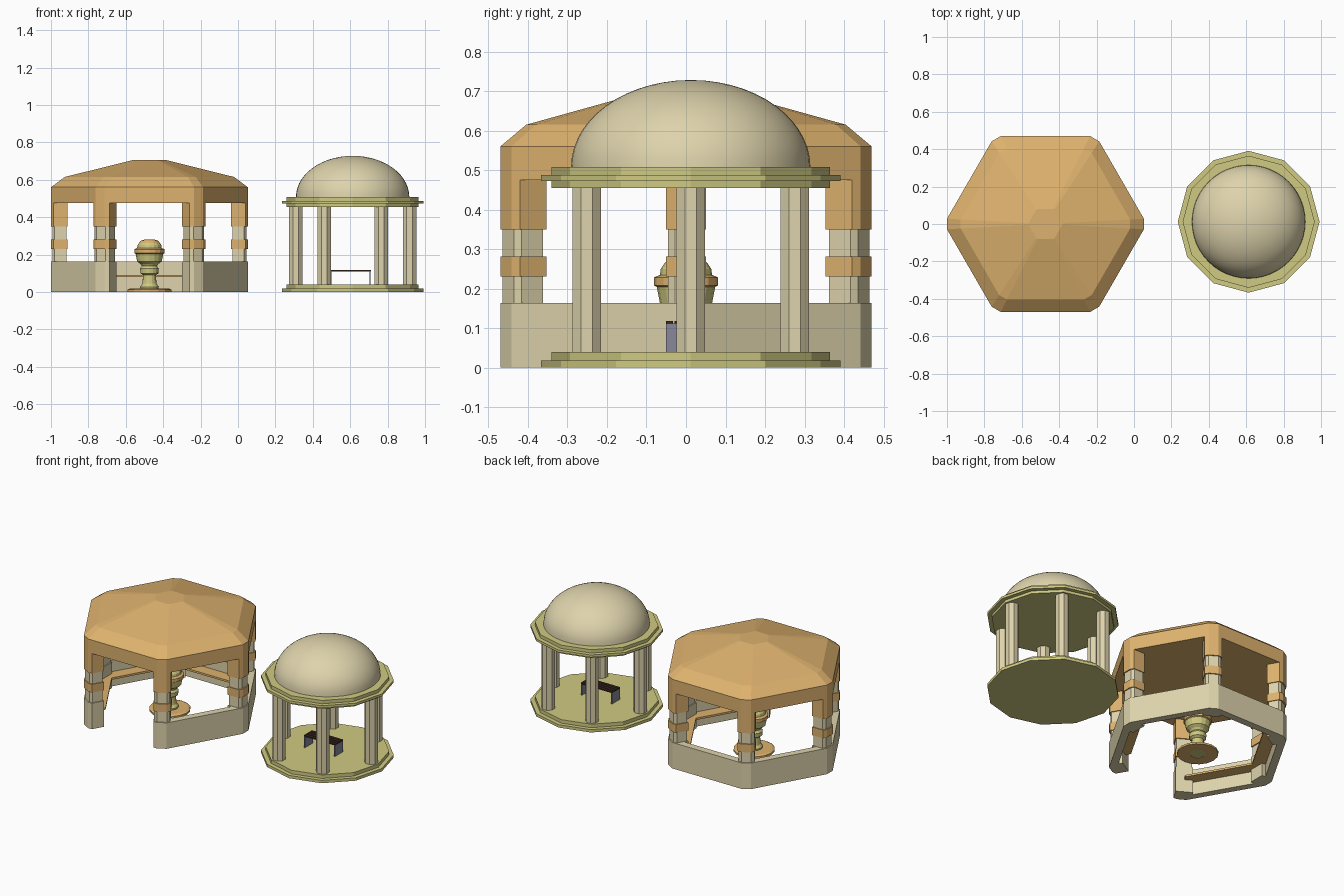
import bpy, bmesh, math
from mathutils import Vector

if "Cube" in bpy.data.objects:
    bpy.data.objects.remove(bpy.data.objects["Cube"])

def mat(name, rgb):
    m = bpy.data.materials.new(name)
    lin = [(c / 255 / 12.92) if c < 10 else ((c / 255 + 0.055) / 1.055) ** 2.4 for c in rgb]
    m.diffuse_color = (*lin, 1)
    m.use_nodes = True
    m.node_tree.nodes["Principled BSDF"].inputs["Base Color"].default_value = m.diffuse_color
    return m

STONE = mat("cream stone", (222, 211, 172))
WOOD = mat("orange wood", (222, 178, 110))
MOSS = mat("yellow green stone", (207, 202, 130))
SLAT = mat("dark brown slats", (62, 40, 36))
IRON = mat("blue grey iron", (135, 135, 152))

def finish(bm, name, mats):
    bmesh.ops.recalc_face_normals(bm, faces=bm.faces)
    me = bpy.data.meshes.new(name)
    bm.to_mesh(me)
    bm.free()
    for m in mats:
        me.materials.append(m)
    ob = bpy.data.objects.new(name, me)
    bpy.context.collection.objects.link(ob)
    return ob

def loft(name, loops, material):
    """Skin a stack of (2D outline, z) loops and cap both ends."""
    bm = bmesh.new()
    rings = [[bm.verts.new((x, y, z)) for x, y in pts] for pts, z in loops]
    n = len(rings[0])
    for a, b in zip(rings, rings[1:]):
        for i in range(n):
            j = (i + 1) % n
            bm.faces.new((a[i], a[j], b[j], b[i]))
    bm.faces.new(rings[0])
    bm.faces.new(rings[-1])
    return finish(bm, name, [material])

def prism(name, pts, z0, z1, material):
    return loft(name, [(pts, z0), (pts, z1)], material)

def circle(cx, cy, r, n, turn=0.0):
    return [(cx + r * math.cos(turn + math.tau * i / n),
             cy + r * math.sin(turn + math.tau * i / n)) for i in range(n)]

def lathe(name, cx, cy, profile, n, material, closed=False):
    """Revolve (radius, z) points; open profiles are capped."""
    if not closed:
        return loft(name, [(circle(cx, cy, r, n), z) for r, z in profile], material)
    bm = bmesh.new()
    rings = [[bm.verts.new((x, y, z)) for x, y in circle(cx, cy, r, n)] for r, z in profile]
    for a, b in zip(rings, rings[1:] + rings[:1]):
        for i in range(n):
            j = (i + 1) % n
            bm.faces.new((a[i], a[j], b[j], b[i]))
    return finish(bm, name, [material])

def box(name, x0, x1, y0, y1, z0, z1, material):
    return prism(name, [(x0, y0), (x1, y0), (x1, y1), (x0, y1)], z0, z1, material)

# ---------- Hexagonal pavilion ----------
PX, APO, RAD = -0.4735, 0.47, 0.5265
CORNER = APO / math.cos(math.pi / 6)
HALF = 0.05                                   # half width of a post
CUT = (CORNER - RAD) * math.tan(math.pi / 3)  # half width of the blunt corner

def polar(k, r, s):
    """Point at radius r along corner k, shifted s sideways."""
    a = k * math.pi / 3
    return (PX + r * math.cos(a) - s * math.sin(a), r * math.sin(a) + s * math.cos(a))

def blunt_hex(scale):
    return [polar(k, RAD * scale, s * scale) for k in range(6) for s in (-CUT, CUT)]

def side_strip(k, outer, inner, half):
    """Outline of a strip along side k between two apothems."""
    ro, ri = [a / math.cos(math.pi / 6) - half / math.tan(math.pi / 3) for a in (outer, inner)]
    return [polar(k, ro, half), polar(k + 1, ro, -half),
            polar(k + 1, ri, -half), polar(k, ri, half)]

# roof with lintel band
loft("pavilion_roof", [(blunt_hex(1), 0.475), (blunt_hex(1), 0.56),
                       (blunt_hex(0.86), 0.615), (blunt_hex(0.171), 0.705)], WOOD)

# posts in stacked stone and wood blocks
blocks = [(0, 0.163, 0, STONE), (0.163, 0.23, 0.007, STONE), (0.23, 0.281, 0, WOOD),
          (0.281, 0.35, 0.007, STONE), (0.35, 0.475, 0, WOOD)]
for k in range(6):
    for i, (z0, z1, d, m) in enumerate(blocks):
        shoulder = CORNER - HALF / math.tan(math.pi / 3)
        half = HALF - d * 0.7
        out = [polar(k, RAD - d, -CUT), polar(k, RAD - d, CUT), polar(k, shoulder - d, half),
               polar(k, 0.437 + d, half), polar(k, 0.437 + d, -half), polar(k, shoulder - d, -half)]
        prism(f"post_{k}_block_{i}", out, z0, z1, m)

# low walls and inner benches on every side but the front
for k in (0, 1, 2, 3, 5):
    prism(f"low_wall_{k}", side_strip(k, APO, 0.425, HALF), 0, 0.163, STONE)
    prism(f"wall_bench_{k}", side_strip(k, 0.426, 0.35, 0), 0.08, 0.092, WOOD)

# urn on a pedestal
lathe("urn_foot", PX, 0, [(0.118, 0), (0.118, 0.012), (0.105, 0.018), (0.045, 0.018), (0.045, 0)],
      16, WOOD, closed=True)
lathe("urn_pedestal", PX, 0, [(0.045, 0.002), (0.05, 0.028), (0.038, 0.045), (0.034, 0.09), (0.048, 0.1),
                              (0.05, 0.125), (0.04, 0.138), (0.048, 0.15), (0.066, 0.163),
                              (0.074, 0.204)], 16, MOSS)
lathe("urn_rim", PX, 0, [(0.074, 0.204), (0.081, 0.208), (0.081, 0.228), (0.066, 0.235)], 16, WOOD)
lathe("urn_shoulder", PX, 0, [(0.066, 0.235), (0.064, 0.25), (0.056, 0.262)], 16, MOSS)
lathe("urn_cap", PX, 0, [(0.056, 0.262), (0.046, 0.274), (0.025, 0.281)], 16, WOOD)

# ---------- Domed rotunda ----------
RX, RY = 0.613, 0.012
BIG, SMALL = 0.379, 0.353
lathe("rotunda_floor", RX, RY, [(BIG, 0), (BIG, 0.018), (SMALL, 0.018), (SMALL, 0.04)], 12, MOSS)
lathe("rotunda_cornice", RX, RY, [(SMALL, 0.455), (SMALL, 0.472), (BIG, 0.472), (BIG, 0.487),
                                  (SMALL, 0.487), (SMALL, 0.508)], 12, MOSS)
# columns
for k, (x, y) in enumerate(circle(RX, RY, 0.304, 6)):
    prism(f"column_{k}", circle(x, y, 0.039, 8, math.pi / 8), 0.04, 0.455, STONE)
# smooth dome
steps = 14
dome = lathe("dome", RX, RY, [(0.303 * math.cos(t), 0.508 + 0.22 * math.sin(t))
                              for t in [math.pi / 2 * i / steps * 0.995 for i in range(steps + 1)]],
             48, STONE)
bpy.context.view_layer.objects.active = dome
dome.select_set(True)
bpy.ops.object.shade_smooth_by_angle(angle=math.radians(35))

# slatted seat on two iron end plates
for i, x in enumerate((0.495, 0.703)):
    box(f"seat_leg_{i}", x, x + 0.005, -0.05, 0.03, 0.04, 0.112, IRON)
for i in range(4):
    y = -0.05 + i * 0.021
    box(f"seat_slat_{i}", 0.493, 0.71, y, y + 0.017, 0.11, 0.118, SLAT)
